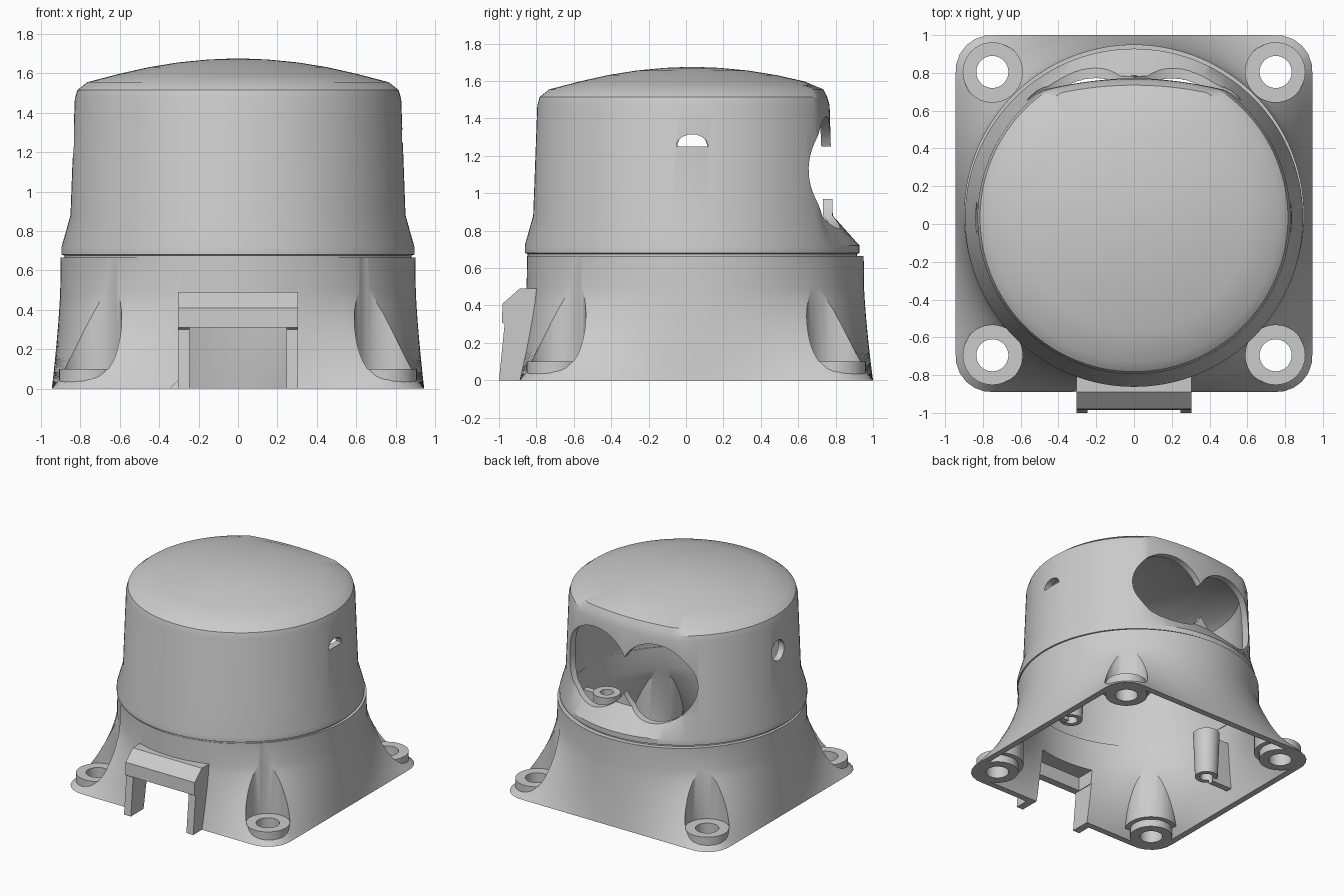
import bpy, bmesh, math
from mathutils import Matrix

if "Cube" in bpy.data.objects:
    bpy.data.objects.remove(bpy.data.objects["Cube"])

N = 144
WALL = 0.05
CY = 0.055            # centre of the square foot in y


def to_object(name, bm):
    bmesh.ops.recalc_face_normals(bm, faces=bm.faces)
    me = bpy.data.meshes.new(name)
    bm.to_mesh(me)
    bm.free()
    ob = bpy.data.objects.new(name, me)
    bpy.context.collection.objects.link(ob)
    return ob


def loft(name, rings):
    """Closed solid through rings of equal point count."""
    bm = bmesh.new()
    vs = [[bm.verts.new(p) for p in r] for r in rings]
    for a, b in zip(vs, vs[1:]):
        n = len(a)
        for i in range(n):
            j = (i + 1) % n
            bm.faces.new((a[i], a[j], b[j], b[i]))
    bm.faces.new(vs[0][::-1])
    bm.faces.new(vs[-1])
    return to_object(name, bm)


def cyl(x, y, z0, z1, r0, r1=None, seg=40):
    bm = bmesh.new()
    bmesh.ops.create_cone(bm, cap_ends=True, segments=seg, radius1=r0,
                          radius2=r0 if r1 is None else r1, depth=z1 - z0,
                          matrix=Matrix.Translation((x, y, (z0 + z1) / 2)))
    return to_object("cutter", bm)


def side_cyl(loc, r, depth, axis, seg=48):
    bm = bmesh.new()
    bmesh.ops.create_cone(bm, cap_ends=True, segments=seg, radius1=r, radius2=r, depth=depth,
                          matrix=Matrix.Translation(loc) @ Matrix.Rotation(math.pi / 2, 4, axis))
    return to_object("cutter", bm)


def box(x0, x1, y0, y1, z0, z1):
    return loft("cutter", [[(x0, y0, z), (x1, y0, z), (x1, y1, z), (x0, y1, z)] for z in (z0, z1)])


def boolean(ob, other, op='DIFFERENCE'):
    m = ob.modifiers.new("b", 'BOOLEAN')
    m.operation, m.solver, m.object = op, 'EXACT', other
    bpy.context.view_layer.objects.active = ob
    bpy.ops.object.modifier_apply(modifier=m.name)
    bpy.data.objects.remove(other)


def angles():
    return [2 * math.pi * i / N for i in range(N)]


# ---- base: rounded square blending into a circle ----
def square_radius(a, half):
    c, s = sorted((abs(math.cos(a)), abs(math.sin(a))), reverse=True)
    k = 0.755
    if half * s / c <= k:
        return half / c
    b = k * (c + s)
    return b + math.sqrt(max(0, b * b - 2 * k * k + (half - k) ** 2))


def base_ring(z, t, off):
    out = []
    for a in angles():
        r = t * square_radius(a, 0.945 - off) + (1 - t) * (0.908 - 0.012 * z - off)
        out.append((r * math.cos(a), CY - 0.005 * (1 - t) + r * math.sin(a), z))
    return out


BLEND = [(0, 1), (0.04, 0.87), (0.1, 0.7), (0.18, 0.5), (0.26, 0.33),
         (0.34, 0.185), (0.42, 0.07), (0.49, 0), (0.665, 0)]
base = loft("base", [base_ring(z, t, 0) for z, t in BLEND])

# front port hood
hood_profile = [(-0.7, 0), (-1.0, 0), (-0.97, 0.3), (-0.985, 0.31), (-0.98, 0.41), (-0.89, 0.49), (-0.7, 0.49)]
boolean(base, loft("hood", [[(x, y, z) for y, z in hood_profile] for x in (-0.305, 0.305)]), 'UNION')

# hollow inside, leaving pocket walls, standoffs and ribs standing
cavity = loft("cavity", [base_ring(-0.05, 1, WALL)] + [base_ring(z, t, WALL) for z, t in BLEND]
              + [base_ring(0.8, 0, WALL)])
corners = [(sx * 0.75, CY + sy * 0.75) for sx in (-1, 1) for sy in (-1, 1)]
for x, y in corners:
    boolean(cavity, cyl(x, y, 0.06, 0.6, 0.195))
for s in (-1, 1):
    boolean(cavity, cyl(s * 0.66, CY, 0.15, 0.52, 0.085, 0.1))
    xs = sorted((s * 0.7, s * 1.0))
    boolean(cavity, box(xs[0], xs[1], CY - 0.025, CY + 0.025, 0.12, 0.5))
boolean(base, cavity)

# corner screw pockets
for x, y in corners:
    boolean(base, cyl(x, y, 0, 0.11, 0.157), 'UNION')
    boolean(base, cyl(x, y, 0.1, 0.9, 0.16))
    boolean(base, cyl(x, y, -0.1, 0.2, 0.085))
for s in (-1, 1):
    boolean(base, cyl(s * 0.66, CY, 0.05, 0.7, 0.048))

# port opening and the hollow behind its front bar
boolean(base, box(-0.245, 0.245, -1.2, -0.6, -0.1, 0.31))
boolean(base, box(-0.24, 0.24, -0.925, -0.7, 0.2, 0.42))


# ---- cap: domed cylinder with a flattened back ----
def cap_ring(r, z, ylim, off=0):
    out = []
    for a in angles():
        x = (r - off) * math.cos(a)
        y = 0.033 + (r - off) * math.sin(a)
        out.append((x, min(y, ylim - off - 0.27 * x * x), z))
    return out


CAP = [(0.88, 0.665, 2), (0.88, 0.675, 2), (0.895, 0.68, 2), (0.895, 0.72, 0.935), (0.85, 0.88, 0.785),
       (0.828, 1.47, 0.768), (0.815, 1.515, 0.755), (0.765, 1.555, 0.735), (0.6, 1.598, 0.72)]
DOME = [(r, 1.675 - 0.214 * r * r, 2) for r in (0.45, 0.3, 0.15, 0.04)]
cap = loft("dome_cap", [cap_ring(*p) for p in CAP + DOME])
inner = [(0.895, 0.6, 2), (0.895, 0.71, 0.935)] + CAP[4:]
boolean(cap, loft("cavity", [cap_ring(r, z - (WALL if z > 1 else 0), yl, WALL) for r, z, yl in inner]
                  + [cap_ring(r, z - WALL, yl) for r, z, yl in DOME]))

# twin round windows in the back
for s in (-1, 1):
    boolean(cap, side_cyl((s * 0.265, 0.8, 1.11), 0.3, 0.9, 'X', 64))

# round hole on the left, half-round hole on the right
boolean(cap, side_cyl((-0.85, 0.033, 1.245), 0.08, 0.4, 'Y', 32))
half = [(0.033 + 0.085 * math.cos(math.pi * i / 12), 1.25 + 0.065 * math.sin(math.pi * i / 12)) for i in range(13)]
boolean(cap, loft("cutter", [[(x, y, z) for y, z in half] for x in (0.6, 1.1)]))

# smooth shading with crisp edges
for ob in (base, cap):
    bpy.ops.object.select_all(action='DESELECT')
    ob.select_set(True)
    bpy.context.view_layer.objects.active = ob
    bpy.ops.object.shade_smooth_by_angle(angle=math.radians(30))
